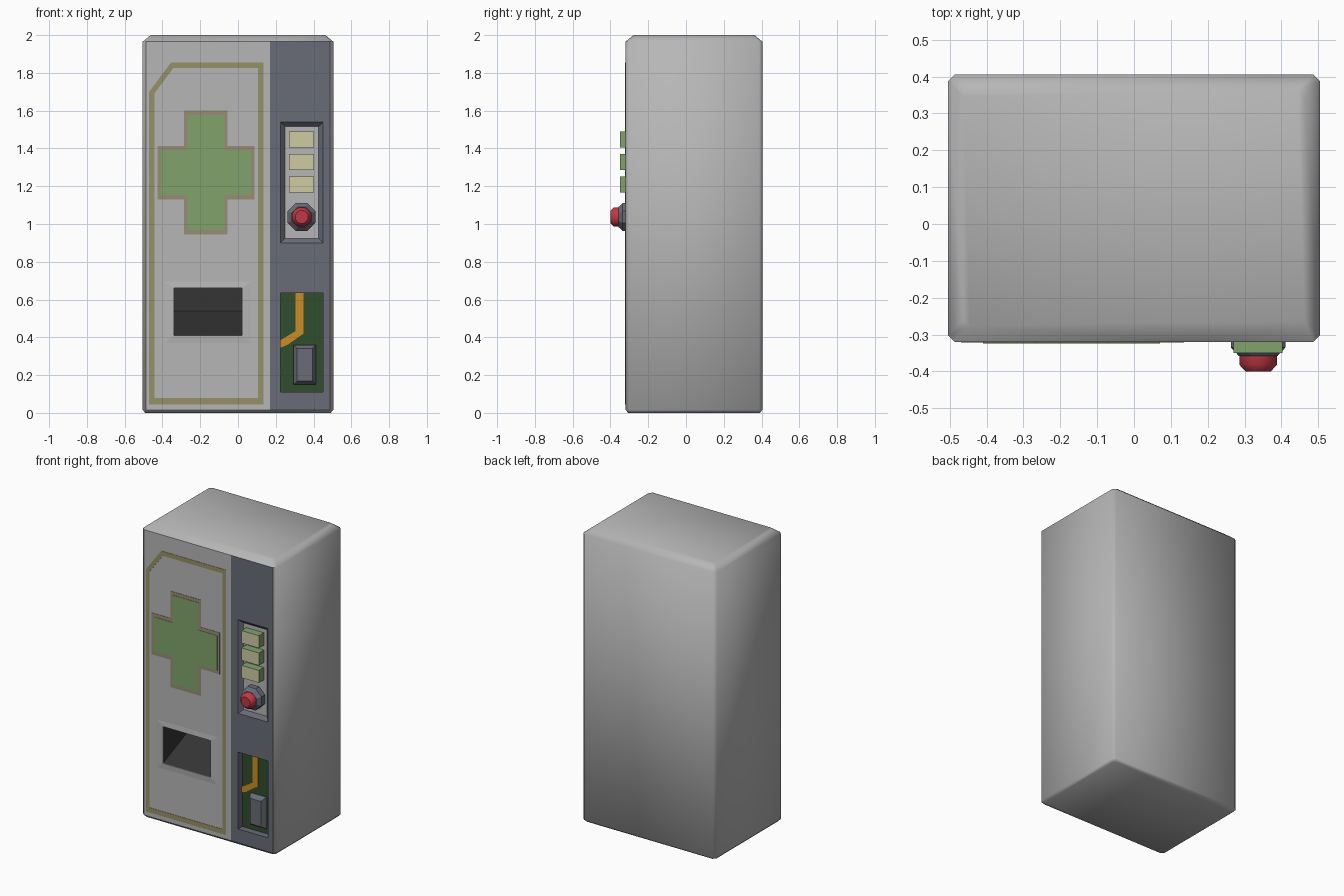
import bpy, bmesh, math
from mathutils import Vector

if "Cube" in bpy.data.objects:
    bpy.data.objects.remove(bpy.data.objects["Cube"])

FRONT = -0.32


def material(name, r, g, b):
    m = bpy.data.materials.new(name)
    m.diffuse_color = (r, g, b, 1)
    m.use_nodes = True
    m.node_tree.nodes["Principled BSDF"].inputs["Base Color"].default_value = m.diffuse_color
    return m


CASING = material("casing_grey", 0.47, 0.47, 0.47)
SLATE = material("slate", 0.14, 0.15, 0.185)
GREEN = material("soft_green", 0.22, 0.37, 0.15)
OUTLINE = material("brown_outline", 0.31, 0.27, 0.18)
OLIVE = material("olive_line", 0.30, 0.285, 0.14)
RED = material("red", 0.52, 0.04, 0.06)
ORANGE = material("orange", 0.60, 0.27, 0.018)
BOARD = material("dark_green", 0.03, 0.075, 0.025)
CREAM = material("cream", 0.62, 0.60, 0.36)
BLACK = material("charcoal", 0.035, 0.035, 0.035)


def finish(name, bm, *mats):
    bmesh.ops.recalc_face_normals(bm, faces=bm.faces)
    me = bpy.data.meshes.new(name)
    bm.to_mesh(me)
    bm.free()
    for m in mats:
        me.materials.append(m)
    ob = bpy.data.objects.new(name, me)
    bpy.context.collection.objects.link(ob)
    return ob


def loft(name, rings, *mats):
    """Skin a list of closed rings and cap both ends."""
    bm = bmesh.new()
    loops = [[bm.verts.new(p) for p in ring] for ring in rings]
    n = len(loops[0])
    for a, b in zip(loops, loops[1:]):
        for i in range(n):
            bm.faces.new((a[i], a[(i + 1) % n], b[(i + 1) % n], b[i]))
    bm.faces.new(loops[0])
    bm.faces.new(loops[-1])
    return finish(name, bm, *mats)


def plate(name, pts, y0, y1, *mats):
    """Extrude an x-z outline between two depths."""
    return loft(name, [[(x, y, z) for x, z in pts] for y in (y0, y1)], *mats)


def rect(x0, x1, z0, z1, inset=0.0):
    x0, x1, z0, z1 = x0 + inset, x1 - inset, z0 + inset, z1 - inset
    return [(x0, z0), (x1, z0), (x1, z1), (x0, z1)]


def frame(name, outer, inner, y_outer, y_inner, mat):
    """Raised ring lying on the front panel."""
    bm = bmesh.new()
    rows = [(outer, FRONT), (outer, y_outer), (inner, y_inner), (inner, FRONT)]
    loops = [[bm.verts.new((x, y, z)) for x, z in pts] for pts, y in rows]
    n = len(outer)
    for a, b in zip(loops, loops[1:]):
        for i in range(n):
            bm.faces.new((a[i], a[(i + 1) % n], b[(i + 1) % n], b[i]))
    return finish(name, bm, mat)


def lathe(name, profile, cx, cz, sides, mat):
    """Turn (radius, y) pairs about an axis along y."""
    ang = [2 * math.pi * (i + 0.5) / sides for i in range(sides)]
    return loft(name, [[(cx + r * math.cos(a), y, cz + r * math.sin(a)) for a in ang]
                       for r, y in profile], mat)


# Cabinet shell with chamfered edges
def shell_ring(inset, z, c=0.018):
    x, y0, y1 = 0.505 - inset, FRONT + inset, 0.405 - inset
    return [(-x + c, y0, z), (x - c, y0, z), (x, y0 + c, z), (x, y1 - c, z),
            (x - c, y1, z), (-x + c, y1, z), (-x, y1 - c, z), (-x, y0 + c, z)]


cabinet = loft("cabinet", [shell_ring(0.014, 0), shell_ring(0, 0.016),
                           shell_ring(0, 1.965), shell_ring(0.042, 2.0)],
               CASING, SLATE, BOARD, BLACK)

# Recesses: dispenser chute, keypad, lower service bay
chute_side = [(-0.45, 0.41), (FRONT, 0.41), (-0.02, 0.54), (-0.02, 0.66), (-0.45, 0.66)]
cutters = [
    loft("chute_cutter", [[(x, y, z) for y, z in chute_side] for x in (-0.34, 0.02)]),
    loft("keypad_cutter", [[(x, y, z) for x, z in rect(0.225, 0.45, 0.90, 1.54, i)]
                           for i, y in ((-0.024, -0.344), (0.024, -0.296))]),
    plate("bay_cutter", rect(0.225, 0.45, 0.11, 0.635), -0.36, -0.275),
]
bpy.context.view_layer.objects.active = cabinet
for c in cutters:
    mod = cabinet.modifiers.new("cut", "BOOLEAN")
    mod.operation, mod.solver, mod.object = "DIFFERENCE", "EXACT", c
    bpy.ops.object.modifier_apply(modifier=mod.name)
for c in cutters:
    bpy.data.objects.remove(c)

# Split the front into light panel and slate strip, colour faces by place
bm = bmesh.new()
bm.from_mesh(cabinet.data)
bm.normal_update()


def is_front(f):
    return f.normal.y < -0.99 and abs(f.calc_center_median().y - FRONT) < 0.002


front = [f for f in bm.faces if is_front(f)]
geom = front + list({e for f in front for e in f.edges}) + list({v for f in front for v in f.verts})
bmesh.ops.bisect_plane(bm, geom=geom, plane_co=(0.17, 0, 0), plane_no=(1, 0, 0))
bm.normal_update()
for f in bm.faces:
    c = f.calc_center_median()
    f.smooth = True
    f.material_index = 0
    if is_front(f):
        f.material_index = 1 if c.x > 0.17 else 0
    elif -0.35 < c.x < 0.03 and 0.40 < c.z < 0.67 and c.y < 0:
        f.material_index = 3
    elif 0.22 < c.x < 0.455 and 0.1 < c.z < 1.55 and c.y < -0.27:
        back = f.normal.y < -0.99
        f.material_index = (0 if c.z > 0.8 else 2) if back else 1
for e in bm.edges:
    flat = any(f.normal.y < -0.99 for f in e.link_faces)
    e.smooth = not flat and e.calc_face_angle(0) < math.radians(55)
bm.to_mesh(cabinet.data)
bm.free()

# Painted border line with one cut corner
frame("panel_border",
      [(-0.47, 0.045), (0.135, 0.045), (0.135, 1.855), (-0.355, 1.855), (-0.47, 1.70)],
      [(-0.443, 0.078), (0.107, 0.078), (0.107, 1.825), (-0.343, 1.825), (-0.443, 1.69)],
      FRONT - 0.002, FRONT - 0.002, OLIVE)


# Green cross and its outline
def cross(cx, cz, arm_x, arm_z, half_x, half_z):
    quarter = [(arm_x, half_z), (half_x, half_z), (half_x, arm_z)]
    pts = []
    for sx, sz in ((1, 1), (1, -1), (-1, -1), (-1, 1)):
        q = [(arm_x * sx, half_z * sz) if i == 1 else None for i in range(3)]
        corner = [(half_x * sx, arm_z * sz), (half_x * sx, half_z * sz), (arm_x * sx, half_z * sz)]
        pts += corner[::-1] if sx * sz > 0 else corner
    # each corner runs clockwise from one arm tip to the next
    pts = []
    for sx, sz in ((1, 1), (1, -1), (-1, -1), (-1, 1)):
        trio = [(half_x * sx, arm_z * sz), (half_x * sx, half_z * sz), (arm_x * sx, half_z * sz)]
        pts += trio if sx * sz > 0 else trio[::-1]
    return [(cx + x, cz + z) for x, z in pts]


plate("cross_outline", cross(-0.17, 1.272, 0.257, 0.328, 0.115, 0.142),
      FRONT, FRONT - 0.002, OUTLINE)
plate("cross", cross(-0.17, 1.272, 0.24, 0.305, 0.098, 0.118),
      FRONT, FRONT - 0.004, GREEN)

# Slight lip around the chute
frame("chute_lip", rect(-0.39, 0.07, 0.37, 0.695), rect(-0.34, 0.02, 0.41, 0.66),
      FRONT, FRONT - 0.004, CASING)

# Keypad buttons: cream face, green sides
for i, z in enumerate((1.167, 1.286, 1.404)):
    b = plate(f"button_{i + 1}", rect(0.27, 0.403, z, z + 0.085), -0.294, -0.35, GREEN, CREAM)
    for p in b.data.polygons:
        p.material_index = int(p.normal.y < -0.9)

# Round push knob on a faceted base
lathe("knob_base", [(0.08, -0.294), (0.08, -0.335), (0.057, -0.358)], 0.337, 1.037, 8, SLATE)
knob = lathe("knob", [(0.053, -0.35), (0.053, -0.382), (0.035, -0.40)], 0.337, 1.037, 12, RED)
for p in knob.data.polygons:
    p.use_smooth = abs(p.normal.y) < 0.9

# Service bay: bent orange cable and chamfered box
plate("cable", [(0.305, 0.635), (0.305, 0.433), (0.225, 0.385), (0.225, 0.345), (0.262, 0.36),
                (0.347, 0.42), (0.347, 0.635)], -0.275, -0.281, ORANGE)
loft("bay_box", [[(x, y, z) for x, z in rect(0.295, 0.412, 0.15, 0.36, i)]
                 for i, y in ((0, -0.275), (0, -0.29), (0.018, -0.316))], SLATE)
